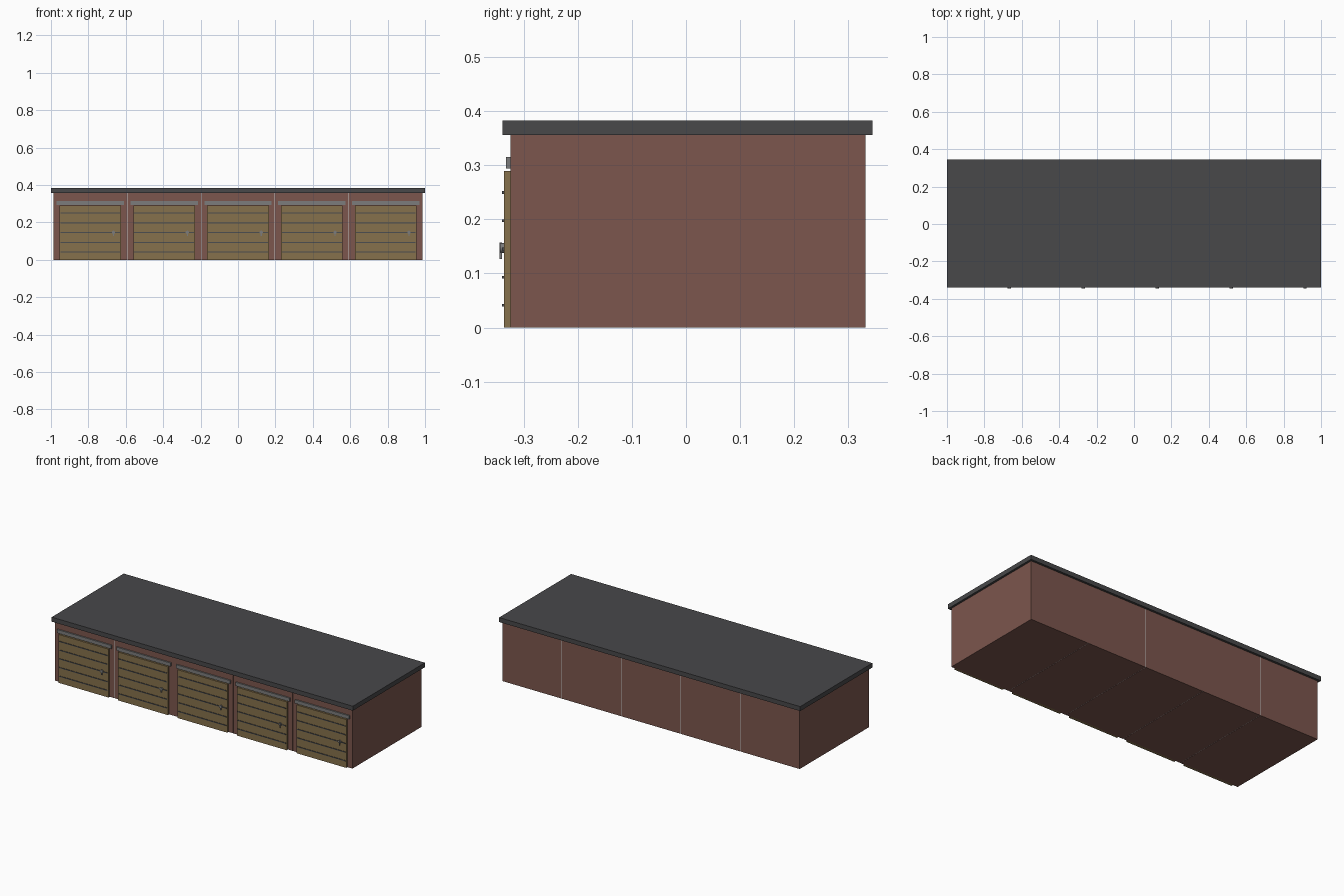
import bpy, math

if "Cube" in bpy.data.objects:
    bpy.data.objects.remove(bpy.data.objects["Cube"])


def material(name, rgb):
    m = bpy.data.materials.new(name)
    m.diffuse_color = (*rgb, 1)
    m.use_nodes = True
    m.node_tree.nodes["Principled BSDF"].inputs["Base Color"].default_value = m.diffuse_color
    return m


brick = material("brick", (0.20, 0.093, 0.075))
wood = material("door_paint", (0.24, 0.165, 0.072))
felt = material("roof_felt", (0.065, 0.065, 0.068))
steel = material("steel", (0.2, 0.2, 0.2))
dark = material("dark_trim", (0.07, 0.075, 0.08))


def box(name, x, y, z, mat=None):
    """Box from (min, max) pairs on each axis."""
    bpy.ops.mesh.primitive_cube_add(
        size=1, location=[(a + b) / 2 for a, b in (x, y, z)])
    ob = bpy.context.object
    ob.name = name
    ob.scale = [b - a for a, b in (x, y, z)]
    bpy.ops.object.transform_apply(location=False, rotation=False, scale=True)
    if mat:
        ob.data.materials.append(mat)
    return ob


UNITS, PITCH = 5, 0.395
HALF = UNITS * PITCH / 2
GAP = 0.0015

# Grey core that shows as the thin joints between garages
box("wall_core", (-HALF + 0.001, HALF - 0.001), (-0.324, 0.331), (0.001, 0.357))

for i in range(UNITS):
    cx = (i - (UNITS - 1) / 2) * PITCH
    n = f"_{i + 1}"

    # Brick garage body
    left = cx - PITCH / 2 + (GAP if i > 0 else 0)
    right = cx + PITCH / 2 - (GAP if i < UNITS - 1 else 0)
    box("garage_body" + n, (left, right), (-0.325, 0.332), (0, 0.357), brick)

    # Door panel and its horizontal ribs
    box("door" + n, (cx - 0.165, cx + 0.165), (-0.337, -0.320), (0, 0.29), wood)
    for k in range(5):
        z = 0.041 + k * 0.0522
        box(f"door_rib{n}_{k + 1}", (cx - 0.16, cx + 0.16), (-0.340, -0.335),
            (z - 0.0025, z + 0.0025), dark)

    # Lintel over the door
    box("lintel" + n, (cx - 0.18, cx + 0.18), (-0.333, -0.320), (0.294, 0.315), steel)

    # Handle: round rose and vertical grip
    hx = cx + 0.124
    bpy.ops.mesh.primitive_cylinder_add(
        vertices=16, radius=0.009, depth=0.009,
        location=(hx, -0.3395, 0.147), rotation=(math.pi / 2, 0, 0))
    rose = bpy.context.object
    rose.name = "handle_rose" + n
    rose.data.materials.append(steel)
    bpy.ops.object.shade_smooth_by_angle()
    box("handle_grip" + n, (hx - 0.003, hx + 0.003), (-0.345, -0.340),
        (0.127, 0.157), steel)

# Flat overhanging roof slab
box("roof", (-1, 1), (-0.339, 0.345), (0.356, 0.383), felt)
